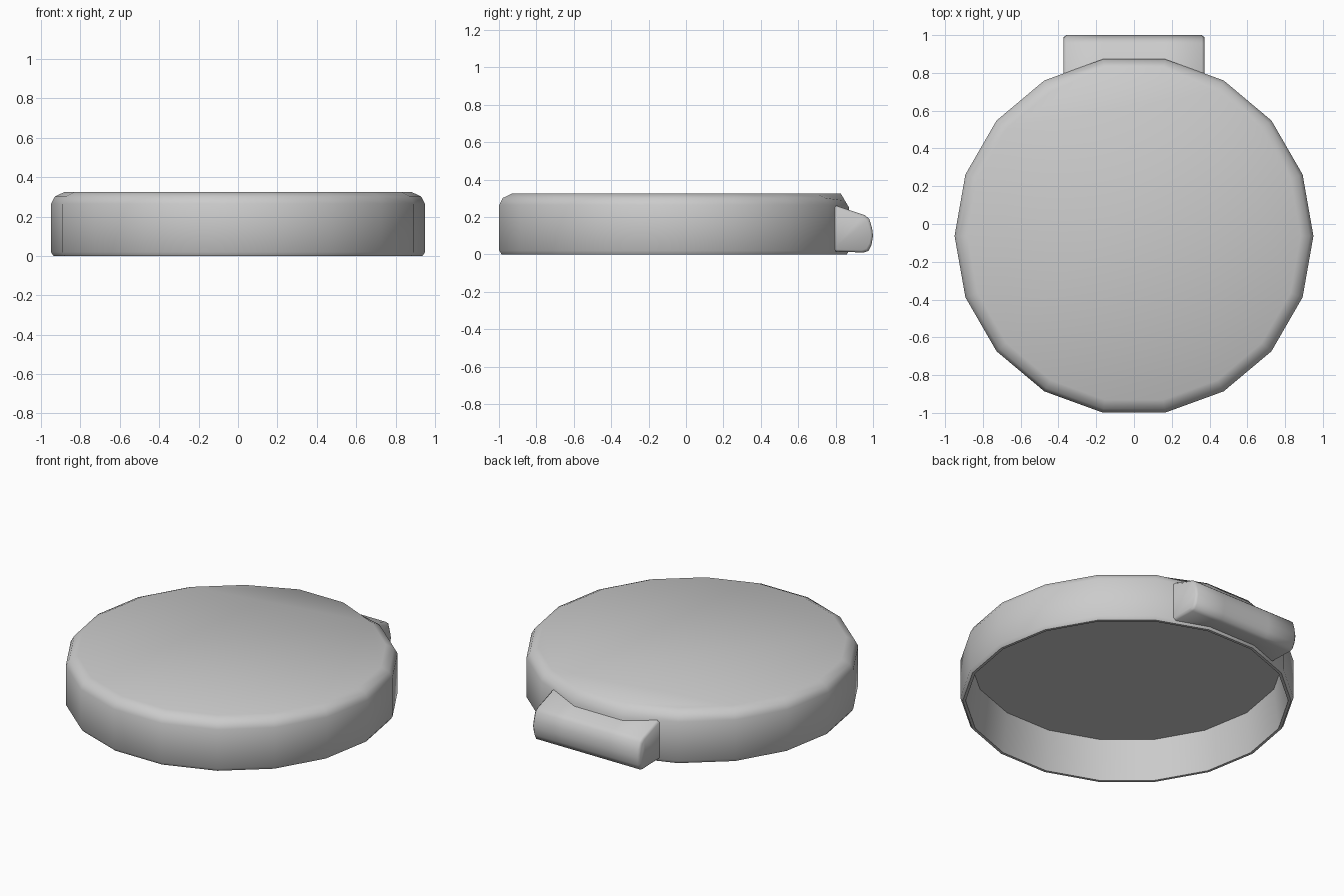
import bpy
import bmesh
from math import cos, sin, pi, radians

SIDES = 18
CENTRE_Y = -0.063

cube = bpy.data.objects.get("Cube")
if cube:
    bpy.data.objects.remove(cube, do_unlink=True)

grey = bpy.data.materials.new("plain_grey")
grey.use_nodes = True
colour = (0.6, 0.6, 0.6, 1)
grey.diffuse_color = colour
grey.node_tree.nodes["Principled BSDF"].inputs["Base Color"].default_value = colour


def loft(name, rings):
    """Skin a list of closed point rings and cap both ends."""
    bm = bmesh.new()
    rows = [[bm.verts.new(p) for p in ring] for ring in rings]
    for a, b in zip(rows, rows[1:]):
        n = len(a)
        for i in range(n):
            j = (i + 1) % n
            bm.faces.new((a[i], a[j], b[j], b[i]))
    bm.faces.new(rows[0])
    bm.faces.new(rows[-1])
    bmesh.ops.recalc_face_normals(bm, faces=bm.faces)
    mesh = bpy.data.meshes.new(name)
    bm.to_mesh(mesh)
    bm.free()
    mesh.materials.append(grey)
    obj = bpy.data.objects.new(name, mesh)
    bpy.context.collection.objects.link(obj)
    return obj


def circle(radius, z):
    steps = [2 * pi * i / SIDES for i in range(SIDES)]
    return [(radius * cos(a), CENTRE_Y + radius * sin(a), z) for a in steps]


# Hollow lid: top, rounded shoulder, outer wall, thin rim, inner wall, ceiling
lid_profile = [(0.882, 0.325), (0.93, 0.302), (0.95, 0.265), (0.95, 0.02),
               (0.937, 0.0), (0.92, 0.0), (0.892, 0.253)]
lid = loft("lid", [circle(r, z) for r, z in lid_profile])

# The shoulder behind is one straight chamfer above the tab
for v in lid.data.vertices:
    if abs(v.co.x) < 0.3 and v.co.y > 0.7:
        if v.co.z > 0.31:
            v.co.y = 0.828
        elif v.co.z > 0.29:
            v.co.y, v.co.z = 0.85, 0.287
        elif v.co.z > 0.26:
            v.co.z = 0.25


# Thumb tab: its inner side follows the facets of the lid wall
def tab_section(x, wall_y, inset=0.0):
    outline = [(wall_y, 0.265 - 0.36 * (wall_y - 0.79)), (0.955, 0.21),
               (0.98, 0.19), (0.995, 0.14), (1.0, 0.1), (0.992, 0.05),
               (0.975, 0.018), (0.95, 0.01), (wall_y, 0.015)]
    points = []
    for i, (y, z) in enumerate(outline):
        z += inset if z < 0.08 else -inset if z > 0.12 else 0
        points.append((x, y - inset if 0 < i < len(outline) - 1 else y, z))
    return points


# Rounded ends, then the facets of the wall
stations = [(-0.373, 0.785, 0.012), (-0.36, 0.79, 0), (-0.165, 0.86, 0),
            (0.165, 0.86, 0), (0.36, 0.79, 0), (0.373, 0.785, 0.012)]
tab = loft("thumb_tab", [tab_section(*s) for s in stations])

# Smooth shading with crisp rim and tab corners
bpy.ops.object.select_all(action="DESELECT")
for obj in (lid, tab):
    obj.select_set(True)
bpy.context.view_layer.objects.active = lid
bpy.ops.object.shade_smooth_by_angle(angle=radians(50))
